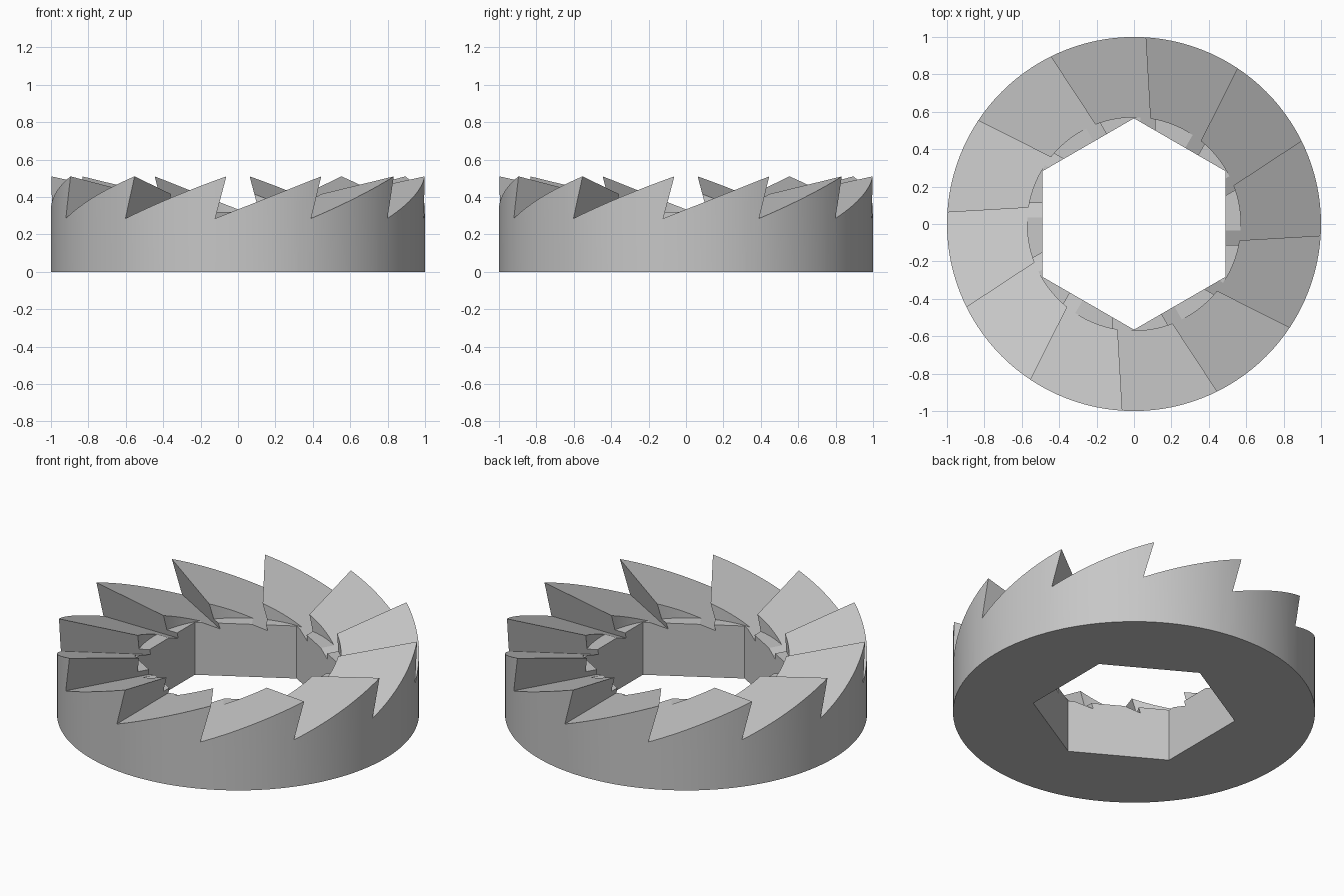
import bpy, bmesh, math
from mathutils import Matrix, Vector

if "Cube" in bpy.data.objects:
    bpy.data.objects.remove(bpy.data.objects["Cube"], do_unlink=True)

TEETH, SIDES = 12, 120
SLOPE, UNDERCUT = 0.397, 0.265               # ramp rise and undercut lean
ROOT = Vector((-0.122, 0, 0.285))            # root line of a tooth gap, runs along y
CORNER, SHELF, COUNTERBORE = 0.565, 0.32, 0.57


def ring_blank():
    # Round outside, hexagonal bore and a round counterbore above a shelf
    bm = bmesh.new()
    columns = []
    for i in range(SIDES):
        a = i * math.tau / SIDES
        off = (a - math.pi / 2) % (math.pi / 3) - math.pi / 6
        bore = CORNER * math.cos(math.pi / 6) / math.cos(off)
        profile = [(1, 0), (1, 0.6), (COUNTERBORE, 0.6),
                   (COUNTERBORE, SHELF), (bore, SHELF), (bore, 0)]
        columns.append([bm.verts.new((r * math.cos(a), r * math.sin(a), z))
                        for r, z in profile])
    for i, here in enumerate(columns):
        after = columns[(i + 1) % SIDES]
        for j in range(len(here)):
            k = (j + 1) % len(here)
            bm.faces.new((here[j], here[k], after[k], after[j]))
    return bm


def clip(bm, point, normal, fill=True):
    # Remove everything on the normal's side and close the cut
    geom = bm.verts[:] + bm.edges[:] + bm.faces[:]
    cut = bmesh.ops.bisect_plane(bm, geom=geom, dist=1e-5, plane_co=point,
                                 plane_no=normal, clear_outer=True)["geom_cut"]
    if fill:
        edges = [g for g in cut if isinstance(g, bmesh.types.BMEdge)]
        bmesh.ops.holes_fill(bm, edges=edges, sides=0)


def faces_on(bm, point, normal):
    return [f for f in bm.faces
            if all(abs((v.co - point).dot(normal)) < 1e-4 for v in f.verts)]


def tooth_sector(index):
    # One tooth with the body below it, open where it meets its neighbours
    turn = Matrix.Rotation(index * math.tau / TEETH, 3, "Z")
    turn_next = Matrix.Rotation((index + 1) * math.tau / TEETH, 3, "Z")
    lean = Vector((1, 0, -UNDERCUT)).normalized()
    start, start_normal = turn @ ROOT, turn @ lean
    end, end_normal = turn_next @ ROOT, turn_next @ lean

    bm = ring_blank()
    clip(bm, Vector(), turn @ Vector((0, 1, 0)), fill=False)
    clip(bm, start, -start_normal)
    clip(bm, end, end_normal)
    clip(bm, start, turn @ Vector((-SLOPE, 0, 1)).normalized())

    # Keep only the undercut face above the root line
    side = faces_on(bm, end, end_normal)
    geom = set(side)
    for f in side:
        geom.update(f.verts)
        geom.update(f.edges)
    bmesh.ops.bisect_plane(bm, geom=list(geom), dist=1e-5, plane_co=ROOT,
                           plane_no=(0, 0, 1))
    hidden = faces_on(bm, start, start_normal)
    hidden += [f for f in faces_on(bm, end, end_normal)
               if max(v.co.z for v in f.verts) < ROOT.z + 1e-3]
    bmesh.ops.delete(bm, geom=hidden, context="FACES")
    return bm


# Join the sectors into one closed ring
ring_mesh = bpy.data.meshes.new("ratchet_ring")
whole = bmesh.new()
for index in range(TEETH):
    sector = tooth_sector(index)
    sector.to_mesh(ring_mesh)
    sector.free()
    whole.from_mesh(ring_mesh)
bmesh.ops.remove_doubles(whole, verts=whole.verts, dist=1e-4)
bmesh.ops.recalc_face_normals(whole, faces=whole.faces)
whole.to_mesh(ring_mesh)
whole.free()
ring = bpy.data.objects.new("ratchet_ring", ring_mesh)
bpy.context.collection.objects.link(ring)

# Plain steel grey
steel = bpy.data.materials.new("steel_grey")
steel.use_nodes = True
color = (0.57, 0.57, 0.57, 1.0)
steel.diffuse_color = color
steel.node_tree.nodes["Principled BSDF"].inputs["Base Color"].default_value = color
ring_mesh.materials.append(steel)

bpy.ops.object.select_all(action="DESELECT")
ring.select_set(True)
bpy.context.view_layer.objects.active = ring
bpy.ops.object.shade_smooth_by_angle(angle=math.radians(20))
